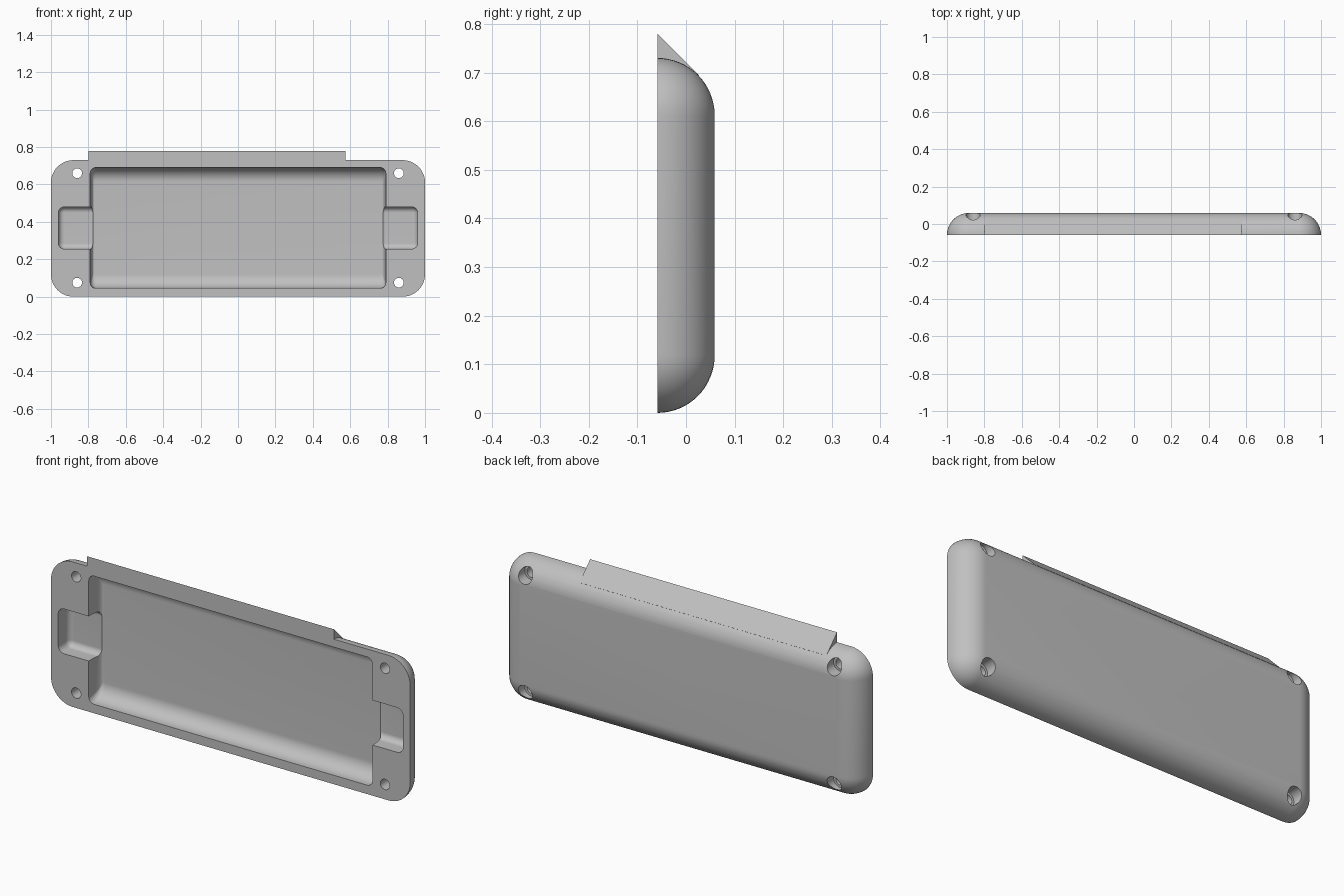
import bpy
import bmesh
import math

default = bpy.data.objects.get("Cube")
if default:
    bpy.data.objects.remove(default, do_unlink=True)

FRONT, BACK = -0.059, 0.059
HEIGHT = 0.73
MID = HEIGHT / 2
ROUND = BACK - FRONT

grey = bpy.data.materials.new("plain grey")
grey.use_nodes = True
grey.diffuse_color = (0.53, 0.53, 0.53, 1)
grey.node_tree.nodes["Principled BSDF"].inputs["Base Color"].default_value = grey.diffuse_color


def outline(cx, cz, hw, hh, r, y, steps=12):
    """Rounded rectangle in the XZ plane."""
    pts = []
    for quarter, (sx, sz) in enumerate([(1, 1), (-1, 1), (-1, -1), (1, -1)]):
        for i in range(steps + 1):
            a = math.pi / 2 * (quarter + i / steps)
            pts.append((cx + sx * (hw - r) + r * math.cos(a), y,
                        cz + sz * (hh - r) + r * math.sin(a)))
    return pts


def loft(name, rings):
    """Closed solid through rings of equal point count."""
    bm = bmesh.new()
    loops = [[bm.verts.new(p) for p in ring] for ring in rings]
    for low, high in zip(loops, loops[1:]):
        for i in range(len(low)):
            j = (i + 1) % len(low)
            bm.faces.new((low[i], low[j], high[j], high[i]))
    bm.faces.new(loops[0])
    bm.faces.new(loops[-1])
    bmesh.ops.recalc_face_normals(bm, faces=bm.faces)
    mesh = bpy.data.meshes.new(name)
    bm.to_mesh(mesh)
    bm.free()
    mesh.materials.append(grey)
    obj = bpy.data.objects.new(name, mesh)
    bpy.context.collection.objects.link(obj)
    return obj


def slab(name, cx, cz, hw, hh, corner, y0, y1, fx, fz, steps=16):
    """Rounded slab whose back edge is filleted by fx at the sides, fz above and below."""
    fy = max(fx, fz)
    rings = [outline(cx, cz, hw, hh, corner, y0)]
    for i in range(steps + 1):
        a = math.pi / 2 * i / steps
        inset = 1 - math.cos(a)
        rings.append(outline(cx, cz, hw - fx * inset, hh - fz * inset,
                             max(corner - fx * inset, 0.002),
                             y1 - fy * (1 - math.sin(a))))
    if abs(rings[0][0][1] - rings[1][0][1]) < 1e-5:
        rings.pop(0)
    return loft(name, rings)


def cylinder(name, x, z, r, y0, y1):
    return loft(name, [outline(x, z, r, r, r * 0.999, y, 8) for y in (y0, y1)])


def combine(target, tool, operation):
    mod = target.modifiers.new(operation, 'BOOLEAN')
    mod.operation = operation
    mod.solver = 'EXACT'
    mod.object = tool
    bpy.context.view_layer.objects.active = target
    bpy.ops.object.modifier_apply(modifier=mod.name)
    bpy.data.objects.remove(tool, do_unlink=True)


# Cover shell with a full round around the back
cover = slab("cover", 0, MID, 1, MID, ROUND + 0.002, FRONT, BACK, ROUND, ROUND)

# Sloped lip along the top edge
profile = [(FRONT, 0.78), (FRONT, 0.66), (0.0, 0.66), (0.026, 0.695)]
lip = loft("top_lip", [[(x, y, z) for y, z in profile] for x in (-0.8, 0.575)])
combine(cover, lip, 'UNION')

# Main recess
recess = slab("recess", 0, 0.3675, 0.79, 0.3225, 0.03, FRONT - 0.05, 0.03, 0.02, 0.075)
combine(cover, recess, 'DIFFERENCE')

# Side pockets and screw holes
for side in (-1, 1):
    pocket = slab("pocket", side * 0.86, 0.3675, 0.1, 0.1125, 0.032,
                  FRONT - 0.05, 0.0298, 0.03, 0.03)
    combine(cover, pocket, 'DIFFERENCE')
    for z in (0.075, 0.66):
        combine(cover, cylinder("hole", side * 0.86, z, 0.026, -0.2, 0.2), 'DIFFERENCE')
        combine(cover, cylinder("counterbore", side * 0.86, z, 0.038, 0.0, 0.2), 'DIFFERENCE')

# Smooth fillets with crisp edges
bpy.ops.object.select_all(action='DESELECT')
cover.select_set(True)
bpy.context.view_layer.objects.active = cover
bpy.ops.object.shade_smooth_by_angle(angle=math.radians(30))
